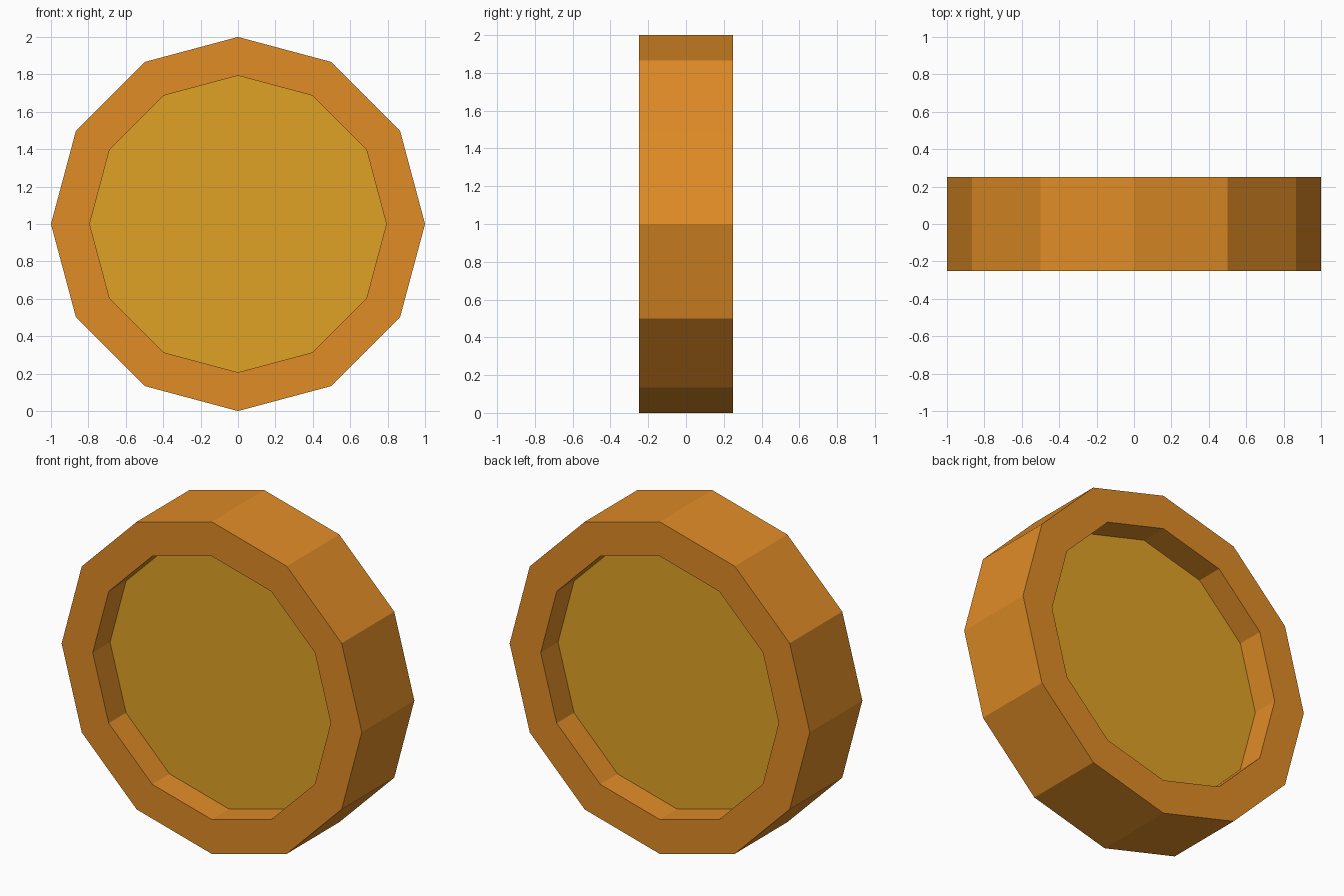
import bpy, bmesh, math

if "Cube" in bpy.data.objects:
    bpy.data.objects.remove(bpy.data.objects["Cube"])

SIDES = 12
R_OUT, R_IN = 1.0, 0.793
HALF_RIM, HALF_DISC = 0.25, 0.085
CENTRE_Z = 1.0


def material(name, rgb):
    lin = [((c / 255 + 0.055) / 1.055) ** 2.4 for c in rgb]
    m = bpy.data.materials.new(name)
    m.diffuse_color = (*lin, 1)
    m.use_nodes = True
    m.node_tree.nodes["Principled BSDF"].inputs["Base Color"].default_value = m.diffuse_color
    return m


def loop(bm, r, y):
    """Twelve-sided loop around the y axis."""
    return [bm.verts.new((r * math.cos(math.tau * i / SIDES), y,
                          CENTRE_Z + r * math.sin(math.tau * i / SIDES)))
            for i in range(SIDES)]


def bridge(bm, a, b):
    for i in range(SIDES):
        j = (i + 1) % SIDES
        bm.faces.new((a[i], a[j], b[j], b[i]))


def finish(bm, name, mat):
    bmesh.ops.recalc_face_normals(bm, faces=bm.faces)
    me = bpy.data.meshes.new(name)
    bm.to_mesh(me)
    bm.free()
    me.materials.append(mat)
    ob = bpy.data.objects.new(name, me)
    bpy.context.collection.objects.link(ob)


# Rim: rectangular profile swept round as a closed tube
bm = bmesh.new()
profile = [(R_OUT, -HALF_RIM), (R_OUT, HALF_RIM), (R_IN, HALF_RIM), (R_IN, -HALF_RIM)]
loops = [loop(bm, r, y) for r, y in profile]
for k in range(4):
    bridge(bm, loops[k], loops[(k + 1) % 4])
finish(bm, "rim", material("orange", (224, 140, 38)))

# Recessed centre disc, set in from both sides
bm = bmesh.new()
front, back = loop(bm, R_IN, -HALF_DISC), loop(bm, R_IN, HALF_DISC)
bm.faces.new(front)
bm.faces.new(back)
bridge(bm, front, back)
finish(bm, "centre_disc", material("golden yellow", (224, 162, 38)))
